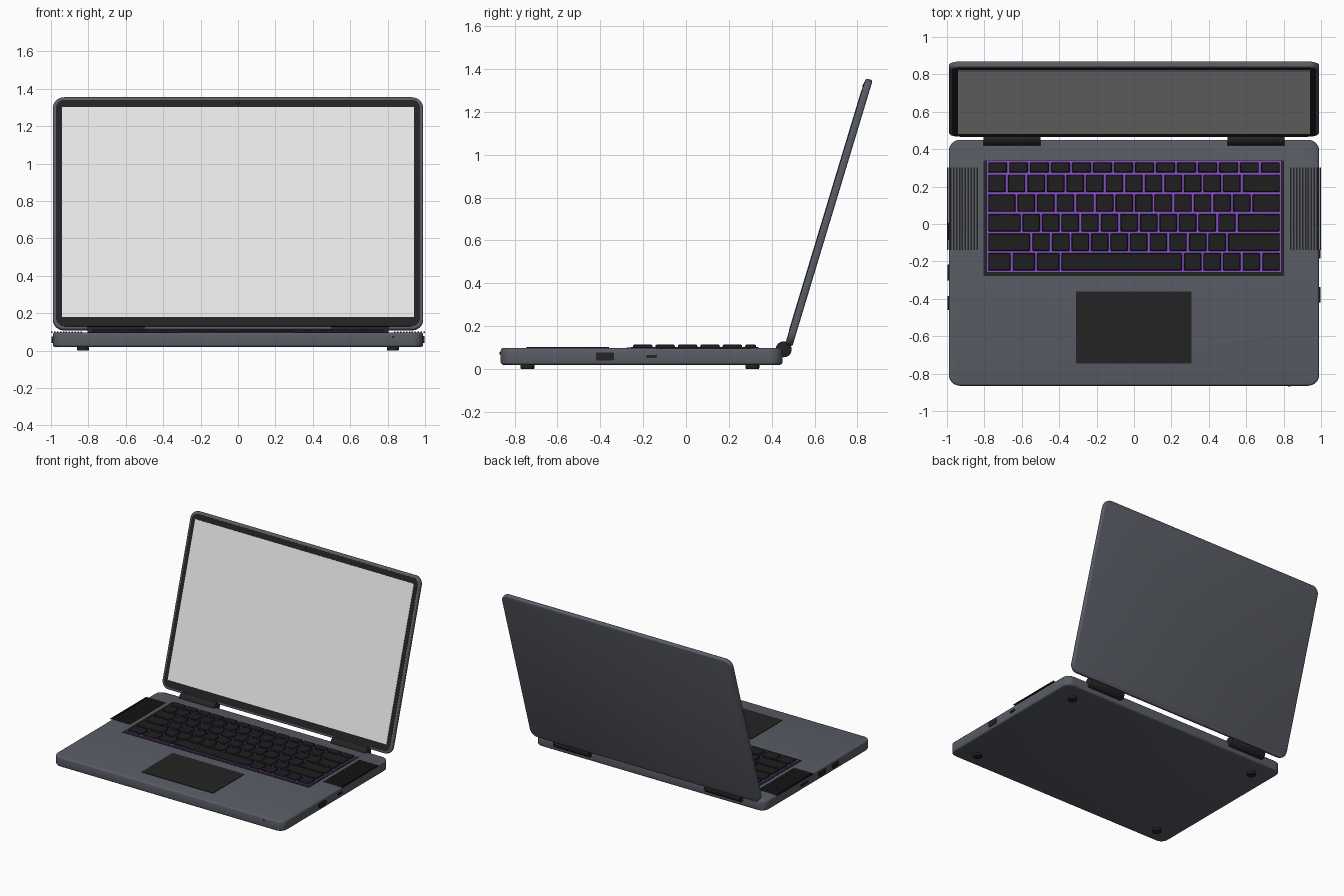
import bpy
import bmesh
import math
from mathutils import Matrix, Vector

if "Cube" in bpy.data.objects:
    bpy.data.objects.remove(bpy.data.objects["Cube"], do_unlink=True)


def material(name, rgb):
    m = bpy.data.materials.new(name)
    m.use_nodes = True
    m.diffuse_color = (*rgb, 1)
    m.node_tree.nodes["Principled BSDF"].inputs["Base Color"].default_value = (*rgb, 1)
    return m


GRAY = material("gray_metal", (0.1, 0.108, 0.13))
BLACK = material("black_plastic", (0.017, 0.017, 0.017))
KEY = material("key_black", (0.013, 0.013, 0.013))
SCREEN = material("screen_white", (0.8, 0.8, 0.8))
PURPLE = material("purple_backlight", (0.25, 0.08, 0.6))


def finish(name, bm, mat, matrix=Matrix()):
    bmesh.ops.recalc_face_normals(bm, faces=bm.faces)
    mesh = bpy.data.meshes.new(name)
    bm.to_mesh(mesh)
    bm.free()
    mesh.materials.append(mat)
    ob = bpy.data.objects.new(name, mesh)
    bpy.context.collection.objects.link(ob)
    ob.matrix_world = matrix
    bpy.ops.object.select_all(action="DESELECT")
    ob.select_set(True)
    bpy.context.view_layer.objects.active = ob
    bpy.ops.object.shade_smooth_by_angle(angle=math.radians(35))
    return ob


def add_box(bm, lo, hi, taper=0.0):
    """Add a box between two corners, its top narrowed by taper."""
    lo, hi = Vector(lo), Vector(hi)
    mid, size = (lo + hi) / 2, hi - lo
    verts = bmesh.ops.create_cube(bm, size=1)["verts"]
    for v in verts:
        inset = taper if v.co.z > 0 else 0
        v.co = Vector((mid.x + v.co.x * (size.x - 2 * inset),
                       mid.y + v.co.y * (size.y - 2 * inset),
                       mid.z + v.co.z * size.z))


def slab(name, lo, hi, mat, radius=0.0, edge=0.0, axis=2, matrix=Matrix()):
    """Box with rounded corners along one axis and softened rims."""
    bm = bmesh.new()
    add_box(bm, lo, hi)

    def along(e):
        d = (e.verts[0].co - e.verts[1].co).normalized()
        return abs(d[axis]) > 0.9

    if radius:
        bmesh.ops.bevel(bm, geom=[e for e in bm.edges if along(e)], offset=radius,
                        segments=8, profile=0.5, affect="EDGES")
    if edge:
        rim = [e for e in bm.edges if not along(e)]
        bmesh.ops.bevel(bm, geom=rim, offset=edge, segments=3, profile=0.5, affect="EDGES")
    return finish(name, bm, mat, matrix)


def cylinder(name, radius, length, mat, matrix, edge=0.004):
    bm = bmesh.new()
    bmesh.ops.create_cone(bm, cap_ends=True, segments=32, radius1=radius,
                          radius2=radius, depth=length)
    rim = [e for e in bm.edges if abs(e.verts[0].co.z - e.verts[1].co.z) < 1e-5]
    bmesh.ops.bevel(bm, geom=rim, offset=edge, segments=2, profile=0.5, affect="EDGES")
    return finish(name, bm, mat, matrix)


# Base with trackpad and keyboard well
TOP = 0.098
slab("base", (-0.99, -0.865, 0.02), (0.99, 0.45, TOP), GRAY, 0.06, 0.012)
slab("trackpad", (-0.31, -0.745, TOP - 0.01), (0.307, -0.36, TOP + 0.004), BLACK, 0.005)
slab("keyboard_well", (-0.805, -0.277, TOP - 0.01), (0.803, 0.34, TOP + 0.002), BLACK)
slab("key_backlight", (-0.787, -0.256, TOP - 0.01), (0.787, 0.336, TOP + 0.004), PURPLE)

# Keys, as widths in key units for each row from back to front
ROWS = [
    [15 / 14] * 14,
    [1] * 13 + [2],
    [1.5] + [1] * 12 + [1.5],
    [1.75] + [1] * 11 + [2.25],
    [2.25] + [1] * 10 + [2.75],
    [1.25] * 3 + [6.25] + [1] * 5,
]
UNIT, GAP = 1.57 / 15, 0.005
back = 0.334
for number, widths in enumerate(ROWS):
    depth = 0.065 if number == 0 else UNIT
    bm = bmesh.new()
    x = -0.785
    for w in widths:
        add_box(bm, (x + GAP, back - depth + GAP, TOP),
                (x + w * UNIT - GAP, back - GAP, TOP + 0.016), 0.004)
        x += w * UNIT
    bmesh.ops.bevel(bm, geom=bm.edges[:], offset=0.003, segments=1, affect="EDGES")
    finish(f"key_row_{number + 1}", bm, KEY)
    back -= depth

# Speaker grilles, ports, feet and hinges on both sides
PORTS = {
    1: [(-0.378, 0.085, 0.037), (-0.16, 0.048, 0.015)],
    -1: [(-0.04, 0.09, 0.015), (-0.26, 0.085, 0.034), (-0.422, 0.075, 0.034)],
}
for side, label in ((1, "left"), (-1, "right")):
    bm = bmesh.new()
    for i in range(11):
        x = side * (0.838 + i * 0.0158)
        add_box(bm, (x - 0.004, -0.14, TOP - 0.003), (x + 0.004, 0.302, TOP + 0.004))
    finish(f"{label}_speaker_grille", bm, BLACK)

    for i, (y, w, h) in enumerate(PORTS[side]):
        xs = sorted((side * 0.98, side * 0.996))
        slab(f"{label}_port_{i + 1}", (xs[0], y - w / 2, 0.059 - h / 2),
             (xs[1], y + w / 2, 0.059 + h / 2), BLACK, h * 0.2, axis=0)

    for y, end in ((-0.74, "front"), (0.31, "back")):
        cylinder(f"{label}_{end}_foot", 0.032, 0.025, BLACK,
                 Matrix.Translation((side * 0.828, y, 0.0125)))

    cylinder(f"{label}_hinge", 0.037, 0.305, BLACK,
             Matrix.Translation((side * 0.652, 0.456, 0.092))
             @ Matrix.Rotation(math.pi / 2, 4, "Y"))

# Status light on the front edge
cylinder("status_light", 0.006, 0.012, BLACK,
         Matrix.Translation((0.83, -0.864, 0.073))
         @ Matrix.Rotation(math.pi / 2, 4, "X"), 0.001)

# Tilted lid with bezel, screen and camera
TILT = Matrix.Translation((0, 0.48, 0.11)) @ Matrix.Rotation(math.radians(-16.8), 4, "X")
slab("lid", (-0.99, -0.017, 0), (0.99, 0.017, 1.298), GRAY, 0.06, 0.01, 1, TILT)
slab("bezel", (-0.973, -0.0185, 0.016), (0.973, -0.01, 1.28), BLACK, 0.045, 0, 1, TILT)
slab("screen", (-0.942, -0.0205, 0.068), (0.942, -0.012, 1.24), SCREEN, 0, 0, 1, TILT)
cylinder("camera", 0.008, 0.008, KEY,
         TILT @ Matrix.Translation((0, -0.017, 1.262))
         @ Matrix.Rotation(math.pi / 2, 4, "X"), 0.001)
